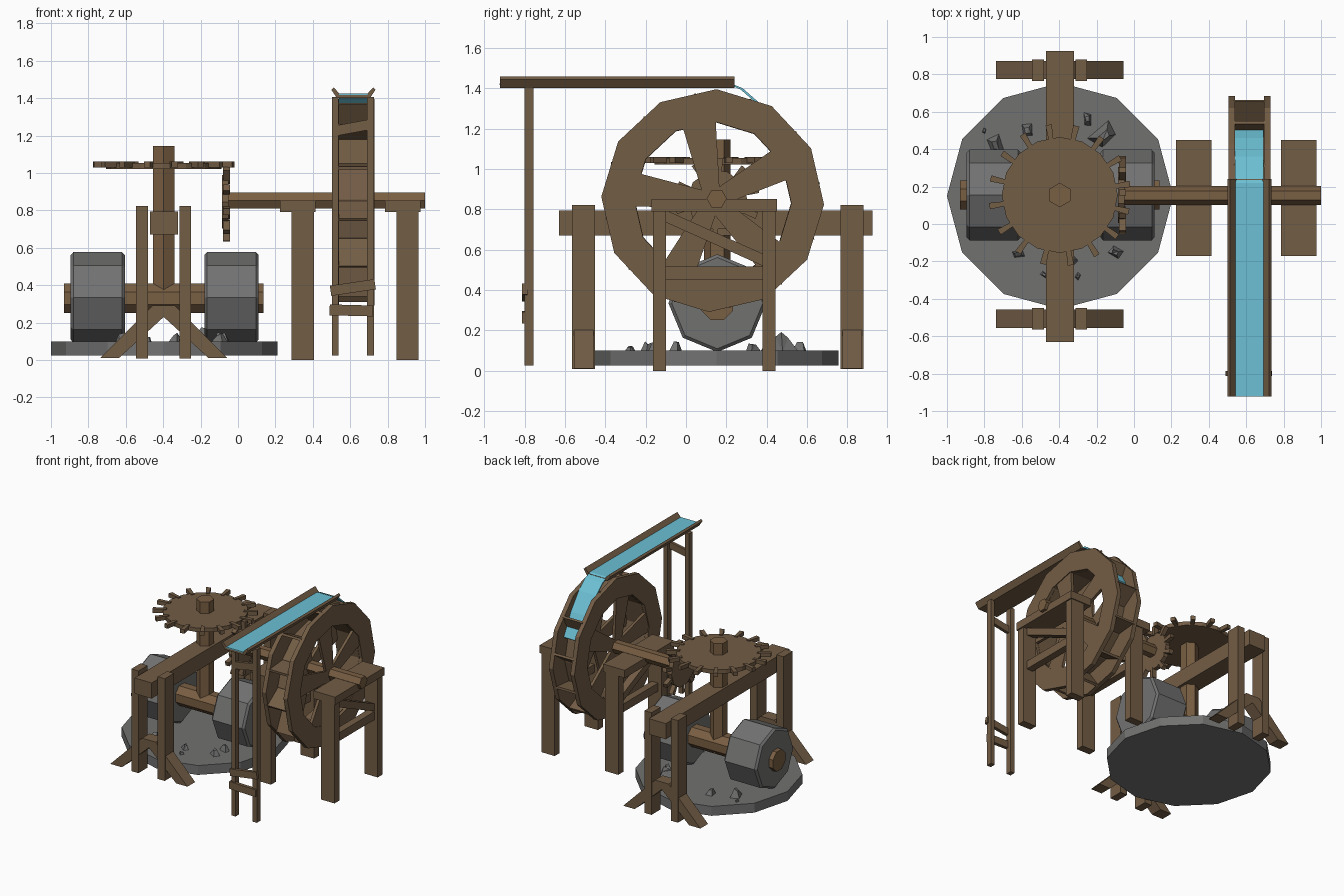
import bpy, bmesh, math, random
from mathutils import Vector

if "Cube" in bpy.data.objects:
    bpy.data.objects.remove(bpy.data.objects["Cube"])
random.seed(4)


def material(name, rgb):
    m = bpy.data.materials.new(name)
    m.diffuse_color = (*rgb, 1)
    m.use_nodes = True
    m.node_tree.nodes["Principled BSDF"].inputs["Base Color"].default_value = m.diffuse_color
    return m


WOOD = material("brown wood", (0.171, 0.109, 0.060))
LOG = material("warm log wood", (0.190, 0.112, 0.055))
STONE = material("grey stone", (0.165, 0.167, 0.163))
WATER = material("blue water", (0.150, 0.530, 0.660))


def place(axis, a, b, t):
    """2D point (a, b) at distance t along the axis."""
    return {'x': (t, a, b), 'y': (a, t, b), 'z': (a, b, t)}[axis]


def finish(bm, name, mat):
    bmesh.ops.recalc_face_normals(bm, faces=bm.faces)
    me = bpy.data.meshes.new(name)
    bm.to_mesh(me)
    bm.free()
    me.materials.append(mat)
    ob = bpy.data.objects.new(name, me)
    bpy.context.collection.objects.link(ob)
    return ob


def prisms(name, mat, axis, items):
    """Extrude each (polygon, start, end) along the axis into one object."""
    bm = bmesh.new()
    for pts, t0, t1 in items:
        lo = [bm.verts.new(place(axis, *p, t0)) for p in pts]
        hi = [bm.verts.new(place(axis, *p, t1)) for p in pts]
        bm.faces.new(lo)
        bm.faces.new(hi[::-1])
        n = len(pts)
        for i in range(n):
            j = (i + 1) % n
            bm.faces.new((lo[i], lo[j], hi[j], hi[i]))
    return finish(bm, name, mat)


def ngon(cx, cy, r, n, start=0.0):
    return [(cx + r * math.cos(math.radians(start + 360 * i / n)),
             cy + r * math.sin(math.radians(start + 360 * i / n))) for i in range(n)]


def bar(p, q, w0, w1=None):
    """Straight bar outline from p to q, width w0 tapering to w1."""
    p, q = Vector(p), Vector(q)
    w1 = w0 if w1 is None else w1
    s = (q - p).normalized().orthogonal() / 2
    return [tuple(v) for v in (p + s * w0, q + s * w1, q - s * w1, p - s * w0)]


def polar(c, r, deg):
    return (c[0] + r * math.cos(math.radians(deg)), c[1] + r * math.sin(math.radians(deg)))


def box(name, x, y, z, mat=WOOD):
    return prisms(name, mat, 'z', [([(x[0], y[0]), (x[1], y[0]), (x[1], y[1]), (x[0], y[1])], *z)])


def ring(name, mat, c, r0, r1, n, start, x0, x1):
    bm = bmesh.new()
    loops = [[bm.verts.new(place('x', *p, x)) for p in ngon(*c, r, n, start)]
             for r, x in ((r0, x0), (r1, x0), (r1, x1), (r0, x1))]
    for k in range(4):
        a, b = loops[k], loops[(k + 1) % 4]
        for i in range(n):
            j = (i + 1) % n
            bm.faces.new((a[i], a[j], b[j], b[i]))
    return finish(bm, name, mat)


def gear(name, axis, c, r, tip, teeth, t0, t1, sides):
    items = [(ngon(*c, r, sides), t0, t1)]
    for i in range(teeth):
        a = 360 * (i + 0.4) / teeth
        items.append((bar(polar(c, r * 0.9, a), polar(c, tip, a), 0.024, 0.034),
                      t0 + 0.007, t1 + 0.006))
    return prisms(name, WOOD, axis, items)


# Grinding bed, rollers and roller axle
prisms("stone_bed", STONE, 'z', [(ngon(-0.395, 0.15, 0.605, 12), 0.025, 0.10)])
for side, x0, x1 in (("left", -0.895, -0.605), ("right", -0.18, 0.11)):
    o = prisms(side + "_roller", STONE, 'x', [(ngon(0.155, 0.335, 0.242, 8, -90), x0, x1)])
    m = o.modifiers.new("worn_edge", 'BEVEL')
    m.width, m.segments, m.limit_method, m.angle_limit = 0.015, 1, 'ANGLE', math.radians(60)
prisms("roller_axle", LOG, 'x', [(ngon(0.155, 0.33, 0.085, 8, 22.5), -0.93, 0.135)])

# Upright shaft and gears
prisms("upright_shaft", LOG, 'z', [(ngon(-0.397, 0.155, 0.065, 6, 30), 0.27, 1.145)])
gear("crown_gear", 'z', (-0.397, 0.155), 0.31, 0.38, 16, 1.022, 1.054, 16)
gear("wheel_gear", 'x', (0.155, 0.845), 0.15, 0.21, 10, -0.086, -0.05, 10)
prisms("wheel_axle", LOG, 'x', [(ngon(0.152, 0.853, 0.05, 6), -0.06, 1.0)])

# Broken stones on the bed: x, y, size
for i, (x, y, s) in enumerate([(-0.16, 0.47, 0.10), (-0.74, 0.42, 0.07), (-0.57, 0.50, 0.06),
                               (-0.25, 0.56, 0.05), (-0.80, 0.50, 0.025), (-0.62, -0.16, 0.05),
                               (-0.33, -0.19, 0.05), (-0.10, -0.15, 0.05), (-0.08, -0.05, 0.05),
                               (-0.30, -0.28, 0.03), (-0.07, 0.33, 0.05), (-0.48, -0.27, 0.03)]):
    bm = bmesh.new()
    bmesh.ops.create_cube(bm, size=1.0)
    ang = random.uniform(0, 3)
    for v in bm.verts:
        k = 0.45 if v.co.z > 0 else 1.0
        px = v.co.x * s * 1.3 * k * random.uniform(0.7, 1.3)
        py = v.co.y * s * 0.9 * k * random.uniform(0.7, 1.3)
        h = 0.10 + s * random.uniform(0.5, 0.95) if v.co.z > 0 else 0.09
        v.co = (x + px * math.cos(ang) - py * math.sin(ang),
                y + px * math.sin(ang) + py * math.cos(ang), h)
    bmesh.ops.triangulate(bm, faces=bm.faces)
    finish(bm, f"loose_stone_{i + 1}", STONE)

# Mill frame: cross beam, paired posts, inverted-V braces
box("cross_beam", (-0.47, -0.32), (-0.63, 0.925), (0.67, 0.795))
for end, y0, y1 in (("front", -0.565, -0.45), ("back", 0.765, 0.88)):
    for side, x0, x1 in (("left", -0.545, -0.482), ("right", -0.312, -0.25)):
        box(f"{end}_{side}_post", (x0, x1), (y0, y1), (0.008, 0.822))
    foot = []
    for s in (-1, 1):
        f = [(0.34, 0.01), (0.24, 0.01), (0, 0.23), (0, 0.29), (0.06, 0.29)]
        foot.append(([(-0.397 + s * a, b) for a, b in f], y0 + 0.01, y1 - 0.008))
    prisms(end + "_braces", WOOD, 'y', foot)

# Water wheel: rims, spokes, inner drum, paddles
C = (0.132, 0.843)
for side, x0, x1 in (("inner", 0.505, 0.54), ("outer", 0.695, 0.73)):
    ring(side + "_rim", WOOD, C, 0.39, 0.552, 12, -2, x0, x1)
    prisms(side + "_spokes", WOOD, 'x',
           [(bar(polar(C, 0.02, a), polar(C, 0.40, a), 0.08, 0.17), x0 + 0.006, x1 - 0.006)
            for a in range(28, 388, 72)])
ring("wheel_drum", WOOD, C, 0.388, 0.402, 12, -2, 0.53, 0.705)
prisms("wheel_paddles", WOOD, 'x',
       [(bar(polar(C, 0.395, 30 * i), polar(C, 0.535, 30 * i + 10), 0.018), 0.53, 0.705)
        for i in range(12)])

# Wheel trestles on both sides
for side, x0, x1 in (("inner", 0.225, 0.415), ("outer", 0.785, 0.975)):
    a, b = x0 + 0.062, x1 - 0.01
    box(side + "_trestle_top", (x0, x1), (-0.17, 0.45), (0.79, 0.852))
    box(side + "_trestle_front_post", (a, b), (-0.163, -0.10), (0, 0.80))
    box(side + "_trestle_back_post", (a, b), (0.38, 0.443), (0, 0.80))
    prisms(side + "_trestle_bracing", WOOD, 'x',
           [(bar((-0.11, 0.483), (0.39, 0.483), 0.065), a + 0.03, b - 0.03),
            (bar((-0.11, 0.77), (0.39, 0.545), 0.055), a + 0.03, b - 0.03)])

# Water trough with flared sides
trough = [([(0.535, 1.40), (0.70, 1.40), (0.70, 1.418), (0.535, 1.418)], -0.922, 0.24)]
for s in (-1, 1):
    side = [(0.07, 1.40), (0.088, 1.40), (0.118, 1.444), (0.105, 1.457), (0.07, 1.418)]
    trough.append(([(0.617 + s * a, b) for a, b in side], -0.922, 0.24))
prisms("trough", WOOD, 'y', trough)

# Water running along the trough and down the wheel
path = [(-0.923, 1.424), (0.22, 1.424), (0.28, 1.40), (0.36, 1.33), (0.46, 1.20), (0.55, 1.03)]
under = [(y - 0.008 * (z < 1.42), z - 0.008) for y, z in reversed(path)]
prisms("water", WATER, 'x', [(path + under, 0.54, 0.692)])

# Trough stand: two poles and uneven rungs
for side, x0 in (("left", 0.502), ("right", 0.69)):
    box(side + "_trough_pole", (x0, x0 + 0.036), (-0.80, -0.755), (0.025, 1.405))
prisms("trough_stand_rungs", WOOD, 'y',
       [(bar((0.49, 0.268), (0.722, 0.262), 0.058), -0.812, -0.785),
        (bar((0.495, 0.37), (0.733, 0.405), 0.055), -0.812, -0.785),
        (bar((0.52, 1.225), (0.71, 1.26), 0.055), -0.80, -0.775)])
